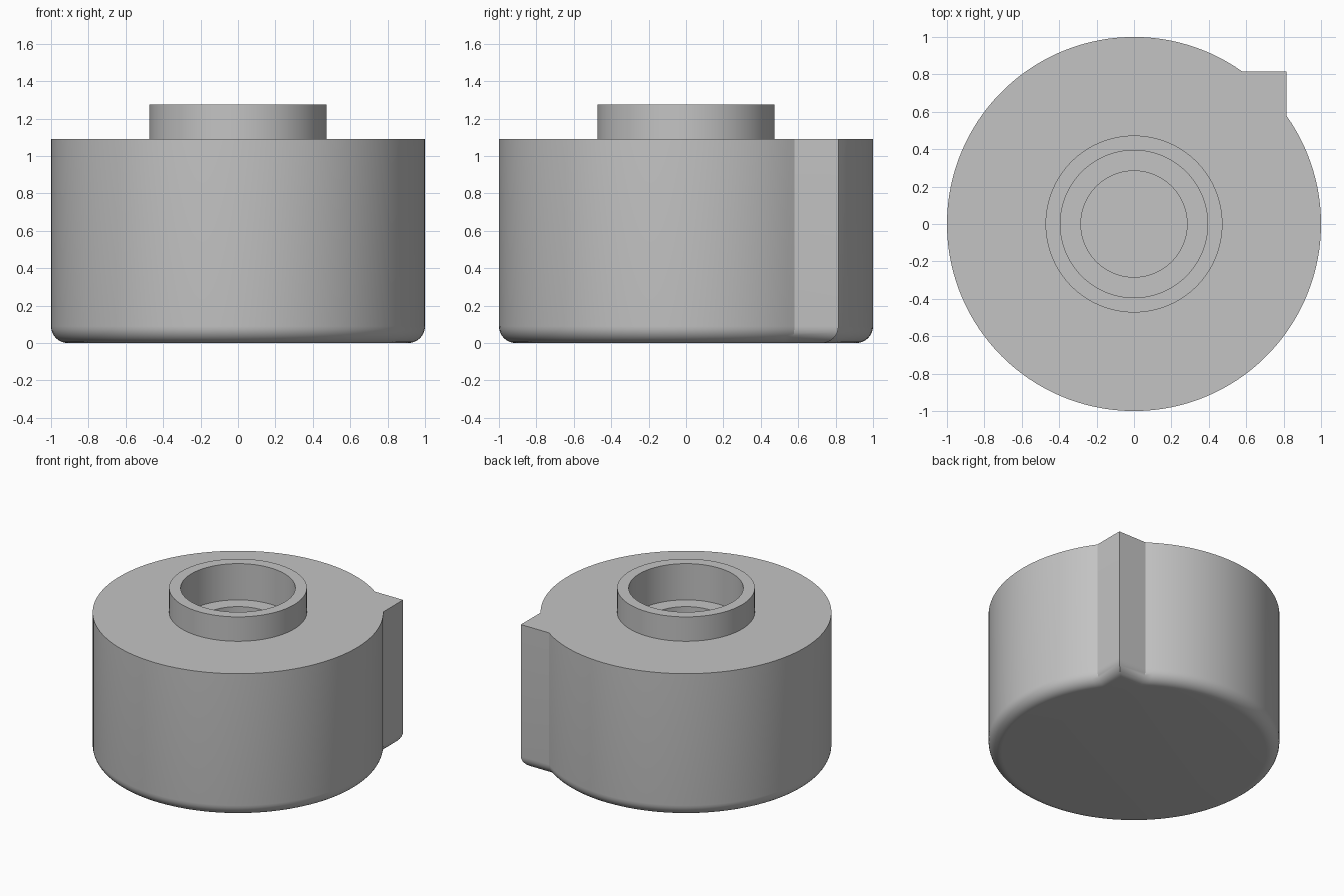
import bpy, bmesh, math

if "Cube" in bpy.data.objects:
    bpy.data.objects.remove(bpy.data.objects["Cube"], do_unlink=True)

grey = bpy.data.materials.new("plain_grey")
COLOUR = (0.55, 0.55, 0.55, 1)
grey.diffuse_color = COLOUR
grey.use_nodes = True
grey.node_tree.nodes["Principled BSDF"].inputs["Base Color"].default_value = COLOUR

ARC = 127            # points on the round part of the outline
CORNER = 0.815       # pointer corner position in x and y
FILLET = 0.09        # rounding of the lower edge
HEIGHT, RIM = 1.09, 1.275
SHELF, FLOOR = 1.0, 0.3
COLLAR_R, BORE_R, HOLE_R = 0.473, 0.394, 0.284


def outline(inset, z):
    """Circle with one square pointer corner, shrunk by an inset."""
    r, c = 1 - inset, CORNER - inset
    start = math.asin(c / r)
    sweep = 2 * math.pi - 2 * (start - math.pi / 4)
    pts = [(c, c, z)]
    for i in range(ARC):
        a = start + sweep * i / (ARC - 1)
        pts.append((r * math.cos(a), r * math.sin(a), z))
    return pts


def circle(r, z):
    n = ARC + 1
    return [(r * math.cos(math.pi / 4 + math.tau * i / n),
             r * math.sin(math.pi / 4 + math.tau * i / n), z) for i in range(n)]


def loft(name, rings, capped):
    """Skin a stack of equal rings, optionally closing both ends."""
    bm = bmesh.new()
    loops = [[bm.verts.new(p) for p in ring] for ring in rings]
    n = len(loops[0])
    for low, high in zip(loops, loops[1:]):
        for i in range(n):
            j = (i + 1) % n
            bm.faces.new((low[i], low[j], high[j], high[i]))
    if capped:
        bm.faces.new(loops[0][::-1])
        bm.faces.new(loops[-1])
    mesh = bpy.data.meshes.new(name)
    bm.to_mesh(mesh)
    bm.free()
    obj = bpy.data.objects.new(name, mesh)
    bpy.context.collection.objects.link(obj)
    mesh.materials.append(grey)
    bpy.ops.object.select_all(action="DESELECT")
    obj.select_set(True)
    bpy.context.view_layer.objects.active = obj
    bpy.ops.object.shade_smooth_by_angle(angle=math.radians(30))
    return obj


# Body: rounded lower edge, straight wall, flat top, stepped blind bore
STEPS = 8
body = []
for s in range(STEPS + 1):
    t = math.pi / 2 * s / STEPS
    body.append(outline(FILLET * (1 - math.sin(t)), FILLET * (1 - math.cos(t))))
body += [outline(0, HEIGHT), circle(BORE_R, HEIGHT), circle(BORE_R, SHELF),
         circle(HOLE_R, SHELF), circle(HOLE_R, FLOOR)]
loft("body", body, True)

# Collar: raised tube around the bore
loft("collar", [circle(COLLAR_R, HEIGHT), circle(COLLAR_R, RIM),
                circle(BORE_R, RIM), circle(BORE_R, HEIGHT)], False)
